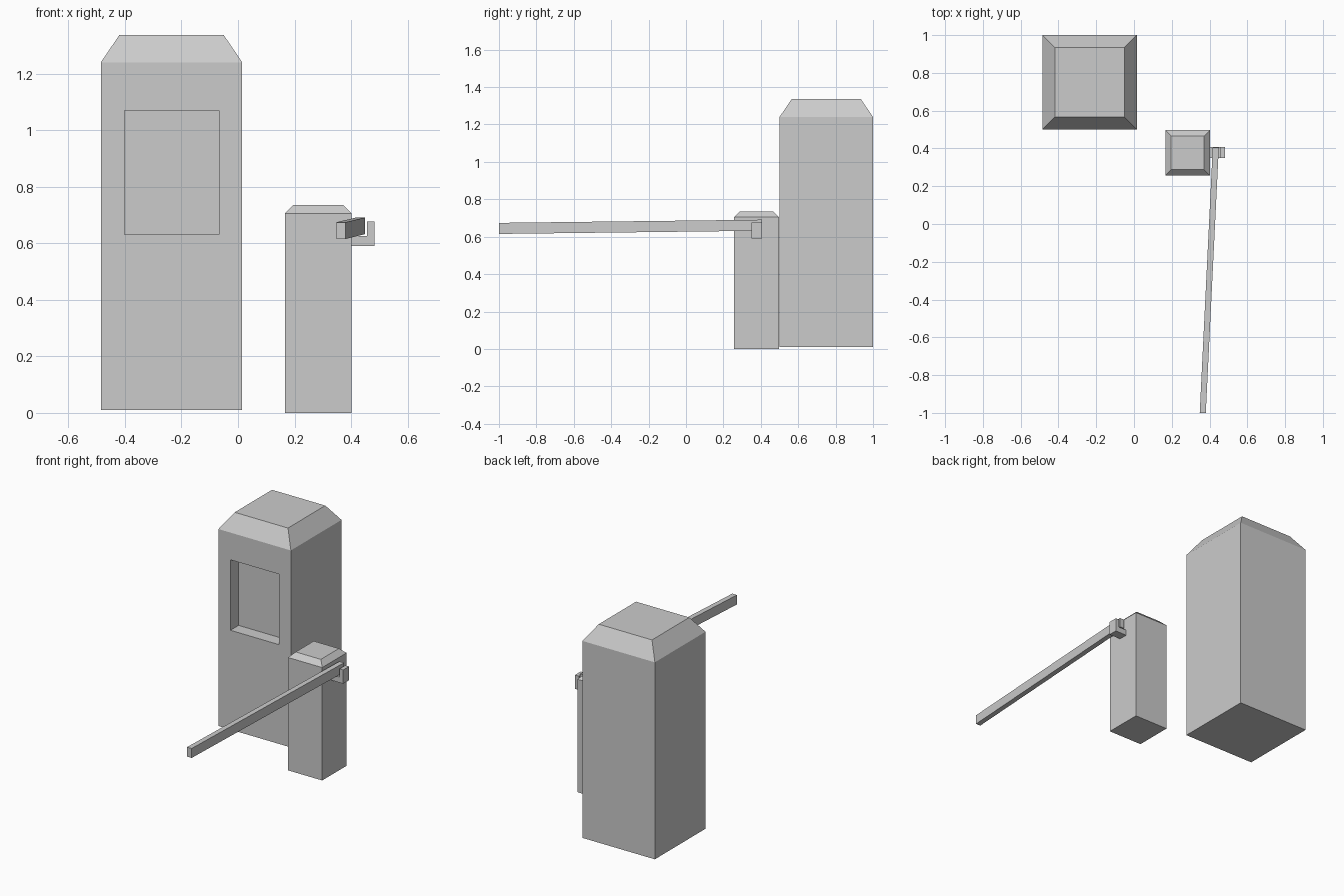
import bpy, bmesh
from mathutils import Vector

if "Cube" in bpy.data.objects:
    bpy.data.objects.remove(bpy.data.objects["Cube"])


def finish(name, bm):
    bmesh.ops.recalc_face_normals(bm, faces=bm.faces)
    me = bpy.data.meshes.new(name)
    bm.to_mesh(me)
    bm.free()
    ob = bpy.data.objects.new(name, me)
    bpy.context.collection.objects.link(ob)
    return ob


def loft(rings):
    """Closed solid through rings of equal vertex count."""
    bm = bmesh.new()
    rs = [[bm.verts.new(p) for p in r] for r in rings]
    n = len(rs[0])
    for a, b in zip(rs, rs[1:]):
        for i in range(n):
            bm.faces.new((a[i], a[(i + 1) % n], b[(i + 1) % n], b[i]))
    bm.faces.new(rs[0][::-1])
    bm.faces.new(rs[-1])
    bmesh.ops.recalc_face_normals(bm, faces=bm.faces)
    return bm


def rect(x0, x1, y0, y1, z):
    return [(x0, y0, z), (x1, y0, z), (x1, y1, z), (x0, y1, z)]


def capped_pillar(x0, x1, y0, y1, z0, z1, z2, inset):
    """Square pillar with a sloped hip cap."""
    return loft([rect(x0, x1, y0, y1, z0), rect(x0, x1, y0, y1, z1),
                 rect(x0 + inset, x1 - inset, y0 + inset, y1 - inset, z2)])


# Booth with recessed front window
bm = capped_pillar(-0.485, 0.015, 0.5, 1.0, 0.01, 1.24, 1.337, 0.066)
front = min(bm.faces, key=lambda f: f.calc_center_median().y)
bmesh.ops.inset_individual(bm, faces=[front], thickness=0.05)
mid = front.calc_center_median()
for v in front.verts:
    v.co.x = -0.402 if v.co.x < mid.x else -0.067
    v.co.z = 0.63 if v.co.z < mid.z else 1.07
pane = bmesh.ops.extrude_discrete_faces(bm, faces=[front])["faces"][0]
bmesh.ops.translate(bm, verts=pane.verts, vec=Vector((0, 0.08, 0)))
finish("booth", bm)

# Barrier post
finish("barrier_post", capped_pillar(0.166, 0.402, 0.257, 0.497, 0, 0.705, 0.736, 0.031))


# Barrier arm, slightly skewed from hinge to tip
def arm_end(x, y, z):
    return [(x, y, z), (x + 0.032, y, z), (x + 0.032, y, z + 0.059), (x, y, z + 0.059)]


finish("barrier_arm", loft([arm_end(0.348, -1.0, 0.615), arm_end(0.417, 0.405, 0.632)]))

# Hinge bracket: L profile extruded along y
profile = [(0.395, 0.59), (0.482, 0.59), (0.482, 0.676),
           (0.456, 0.676), (0.456, 0.625), (0.395, 0.625)]
finish("hinge_bracket", loft([[(x, y, z) for x, z in profile] for y in (0.35, 0.407)]))
